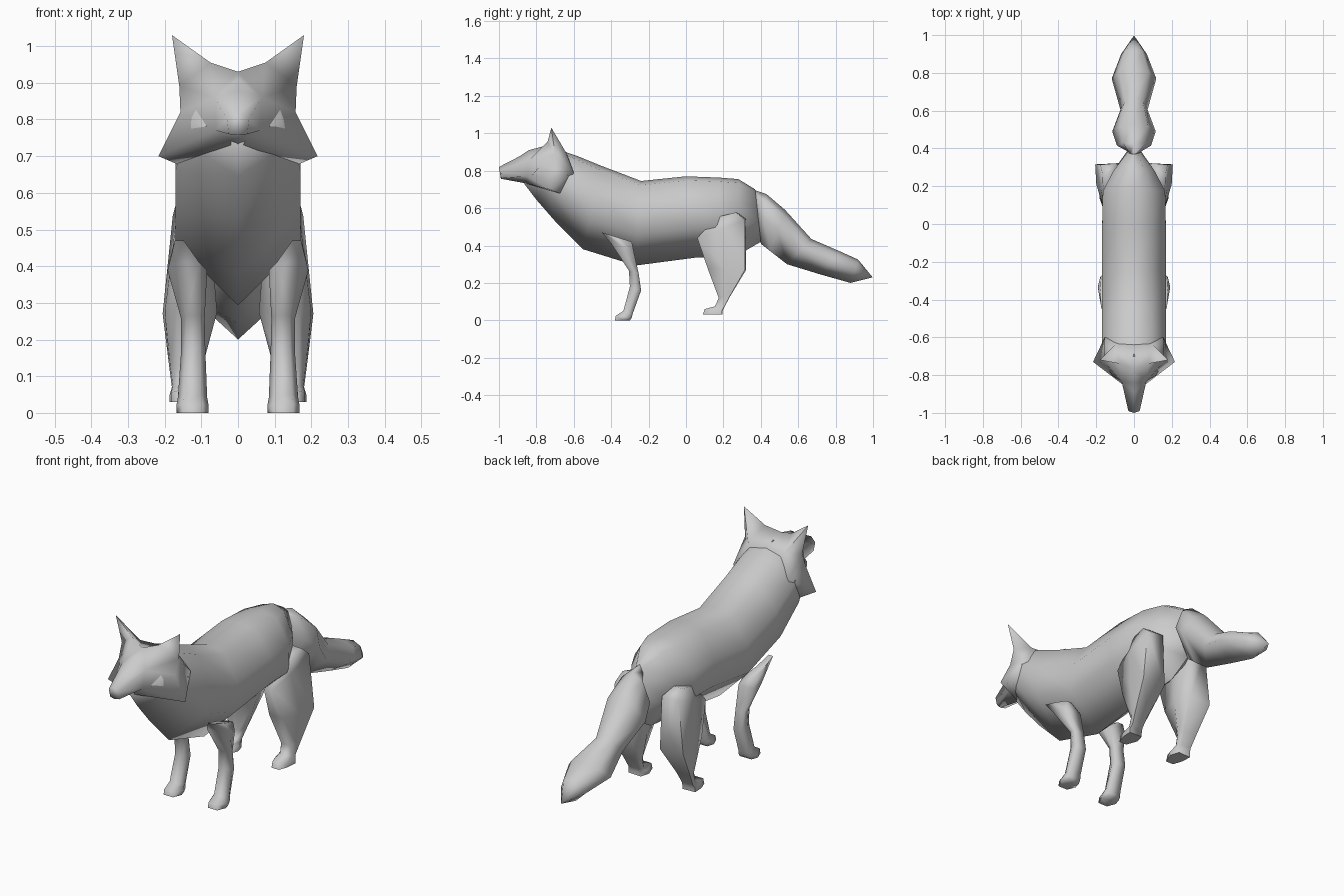
import bpy, bmesh, math


def finish(name, bm, mirror=False):
    bmesh.ops.recalc_face_normals(bm, faces=bm.faces)
    me = bpy.data.meshes.new(name)
    bm.to_mesh(me)
    bm.free()
    ob = bpy.data.objects.new(name, me)
    bpy.context.collection.objects.link(ob)
    if mirror:
        m = ob.modifiers.new("Mirror", 'MIRROR')
        m.merge_threshold = 0.001
    bpy.ops.object.select_all(action='DESELECT')
    ob.select_set(True)
    bpy.context.view_layer.objects.active = ob
    bpy.ops.object.shade_smooth_by_angle(angle=math.radians(88))
    return ob


def loft(name, section, rings, mirror=False, tip=None):
    """Each ring: start (y, z), end (y, z), centre x, half width.
    Section points (u, v): u across x, v from start to end."""
    bm = bmesh.new()
    loops = []
    for ya, za, yb, zb, xc, w in rings:
        loops.append([bm.verts.new((xc + w * u, ya + (yb - ya) * v, za + (zb - za) * v))
                      for u, v in section])
    n = len(section)
    for a, b in zip(loops, loops[1:]):
        for i in range(n):
            j = (i + 1) % n
            bm.faces.new((a[i], a[j], b[j], b[i]))
    bm.faces.new(loops[0])
    if tip:
        t = bm.verts.new(tip)
        for i in range(n):
            bm.faces.new((loops[-1][i], loops[-1][(i + 1) % n], t))
    else:
        bm.faces.new(loops[-1])
    return finish(name, bm, mirror)


# Body: flat flanks, gently rounded back, V-shaped belly
# (rings start at the back line and end at the belly)
body_sec = [(0, 0), (.55, .05), (1, .32), (1, .63), (0, 1),
            (-1, .63), (-1, .32), (-.55, .05)]
loft("body", body_sec, [
    (-.70, .915, -.865, .73, 0, .115),
    (-.645, .90, -.80, .645, 0, .15),
    (-.585, .88, -.70, .53, 0, .17),
    (-.45, .825, -.55, .38, 0, .17),
    (-.24, .745, -.27, .293, 0, .17),
    (0, .77, .05, .335, 0, .168),
    (.18, .763, .16, .34, 0, .165),
    (.28, .755, .28, .35, 0, .11),
    (.37, .70, .40, .42, 0, .035)])

# Tail: bushy, pinched in the middle, pointed end
tail_sec = [(0, 0), (.65, .13), (1, .5), (0, 1), (-1, .5), (-.65, .13)]
loft("tail", tail_sec, [
    (.37, .695, .395, .45, 0, .03),
    (.43, .675, .40, .41, 0, .09),
    (.53, .59, .45, .37, 0, .115),
    (.67, .435, .54, .30, 0, .072),
    (.82, .37, .72, .245, 0, .118),
    (.92, .325, .88, .20, 0, .068)], tip=(0, .998, .23))

# Legs
leg_sec = [(-.6, 0), (.6, 0), (1, .55), (.75, 1), (-.75, 1), (-1, .55)]
loft("front_legs", leg_sec, [
    (-.45, .47, -.29, .42, .160, .02),
    (-.40, .41, -.28, .37, .138, .054),
    (-.305, .265, -.253, .25, .123, .032),
    (-.30, .18, -.24, .16, .122, .033),
    (-.335, .05, -.285, .035, .124, .04),
    (-.375, .025, -.29, .015, .124, .044),
    (-.38, 0, -.30, 0, .124, .044)], mirror=True)

hind_sec = [(-.5, 0), (.5, 0), (.9, .45), (.98, .97), (-.7, 1), (-1, .55)]
loft("hind_legs", hind_sec, [
    (.16, .55, .27, .578, .14, .028),
    (.06, .44, .322, .54, .127, .052),
    (.115, .28, .322, .27, .132, .075),
    (.175, .12, .237, .13, .143, .046),
    (.155, .075, .205, .07, .145, .036),
    (.10, .06, .195, .05, .145, .042),
    (.09, .03, .195, .03, .145, .042)], mirror=True)

# Head: half mesh with muzzle, cheek ruff and ear, mirrored
half = [
    (0, -1, .82), (.03, -.99, .80), (0, -.99, .757), (.025, -.985, .76),
    (0, -.89, .877), (.065, -.835, .86), (0, -.84, .91), (0, -.765, .93),
    (.075, -.74, .955), (.18, -.72, 1.03), (.16, -.70, .89), (.157, -.73, .82),
    (.217, -.73, .70), (0, -.86, .733), (.06, -.85, .77), (0, -.64, .90),
    (.10, -.64, .895), (.135, -.64, .665), (0, -.76, .69), (.155, -.60, .79)]
faces = [
    (0, 1, 3, 2), (0, 1, 5, 4), (1, 3, 14, 5), (2, 3, 14, 13),
    (4, 5, 6), (5, 8, 7, 6), (5, 10, 8), (5, 11, 10), (5, 14, 11),
    (14, 12, 11), (13, 12, 14), (13, 18, 17, 12), (8, 9, 10), (8, 16, 9),
    (9, 16, 10), (7, 8, 16, 15), (10, 16, 19), (10, 19, 11), (11, 19, 12),
    (12, 19, 17), (15, 16, 19), (15, 19, 17, 18)]
bm = bmesh.new()
for sx in (1, -1):
    vs = [bm.verts.new((sx * x, y, z)) for x, y, z in half]
    for f in faces:
        bm.faces.new([vs[i] for i in f])
bmesh.ops.remove_doubles(bm, verts=bm.verts, dist=.0005)
finish("head", bm)
